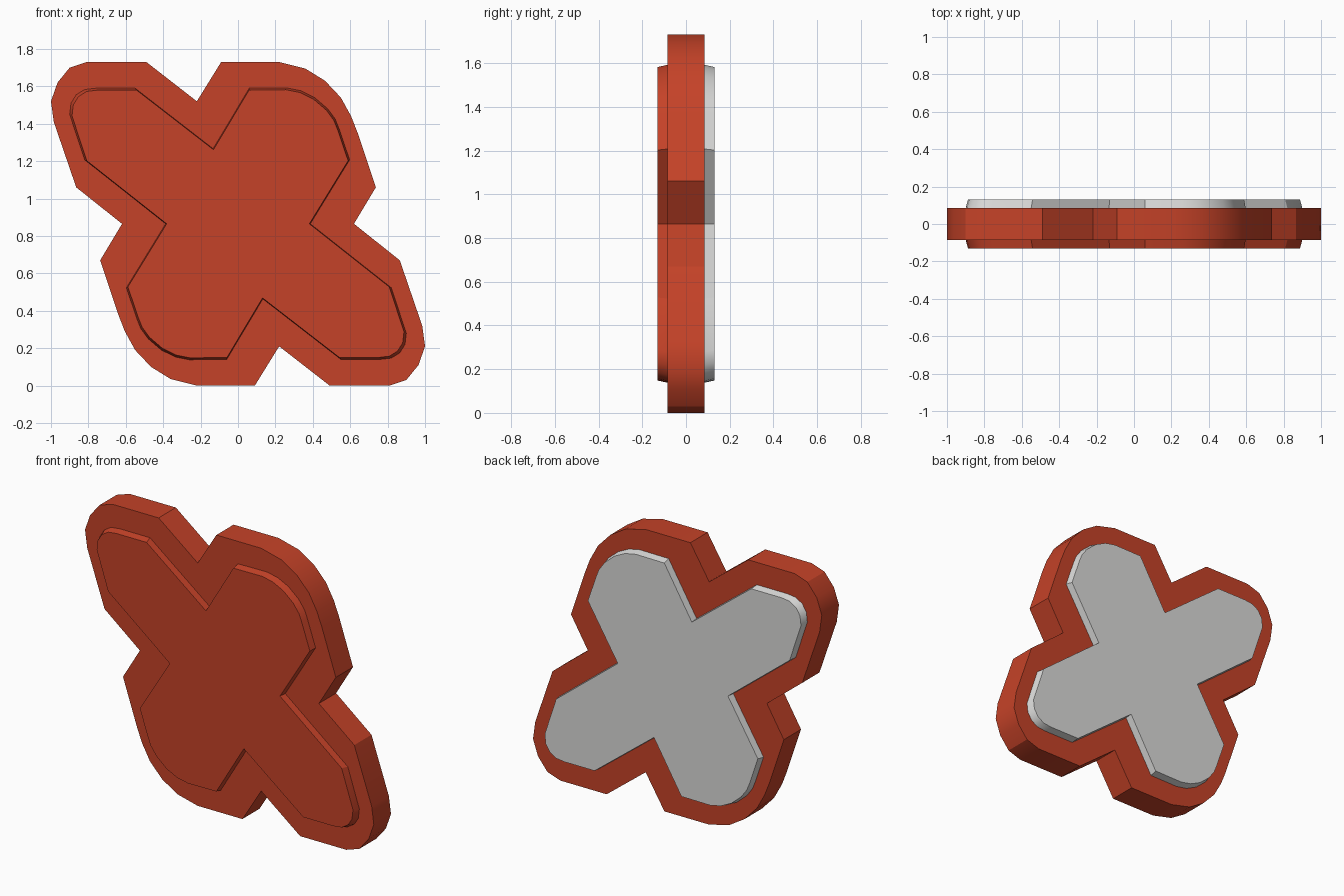
import bpy, bmesh, math

if "Cube" in bpy.data.objects:
    bpy.data.objects.remove(bpy.data.objects["Cube"])

HEIGHT = 1.73
PLATE = 0.085     # half thickness of the main plate
RAISED = 0.13     # half thickness including raised crosses
TAPER = 0.986     # raised faces shrink slightly

# Half outlines (x, z); the other half is a half turn about the centre
outer_half = [(-.62, .865), (-.865, 1.06), (-.985, 1.41), (-1, 1.52), (-.965, 1.62),
              (-.90, 1.70), (-.81, 1.73), (-.49, 1.73), (-.22, 1.52), (-.09, 1.73),
              (.22, 1.73), (.36, 1.695), (.465, 1.63), (.55, 1.54), (.605, 1.44),
              (.64, 1.35), (.737, 1.06)]
inner_half = [(-.387, .865), (-.82, 1.207), (-.90, 1.45), (-.893, 1.51), (-.865, 1.555),
              (-.82, 1.583), (-.76, 1.59), (-.55, 1.59), (-.133, 1.267), (.06, 1.59),
              (.26, 1.592), (.335, 1.577), (.41, 1.54), (.48, 1.48), (.52, 1.425),
              (.54, 1.375), (.597, 1.207)]


def full(half):
    return half + [(-x, HEIGHT - z) for x, z in half]


def shrink(loop):
    c = HEIGHT / 2
    return [(x * TAPER, c + (z - c) * TAPER) for x, z in loop]


def material(name, rgb):
    m = bpy.data.materials.new(name)
    m.diffuse_color = (*rgb, 1)
    m.use_nodes = True
    m.node_tree.nodes["Principled BSDF"].inputs["Base Color"].default_value = m.diffuse_color
    return m


def loft(name, rings, mat, cap_end=True):
    """Join successive (outline, y) rings with quads and close the last one."""
    bm = bmesh.new()
    loops = [[bm.verts.new((x, y, z)) for x, z in pts] for pts, y in rings]
    n = len(loops[0])
    for a, b in zip(loops, loops[1:]):
        for i in range(n):
            j = (i + 1) % n
            bm.faces.new((a[i], a[j], b[j], b[i]))
    if cap_end:
        bm.faces.new(loops[-1])
    bmesh.ops.recalc_face_normals(bm, faces=bm.faces)
    # make sure the end cap faces outwards
    bm.faces.ensure_lookup_table()
    cap = bm.faces[-1]
    if cap.normal.y * rings[-1][1] < 0:
        bmesh.ops.reverse_faces(bm, faces=bm.faces)
    me = bpy.data.meshes.new(name)
    bm.to_mesh(me)
    bm.free()
    ob = bpy.data.objects.new(name, me)
    bpy.context.collection.objects.link(ob)
    me.materials.append(mat)
    bpy.ops.object.select_all(action='DESELECT')
    ob.select_set(True)
    bpy.context.view_layer.objects.active = ob
    bpy.ops.object.shade_smooth_by_angle(angle=math.radians(30))
    return ob


red = material("brick red", (0.56, 0.055, 0.021))
grey = material("light grey", (0.70, 0.70, 0.69))
outer, inner = full(outer_half), full(inner_half)
top = shrink(inner)

# Red plate with its raised front cross
loft("plate_body", [(inner, PLATE), (outer, PLATE), (outer, -PLATE),
                    (inner, -PLATE), (top, -RAISED)], red)
# Grey raised cross on the back
loft("back_panel", [(inner, PLATE), (top, RAISED)], grey)
